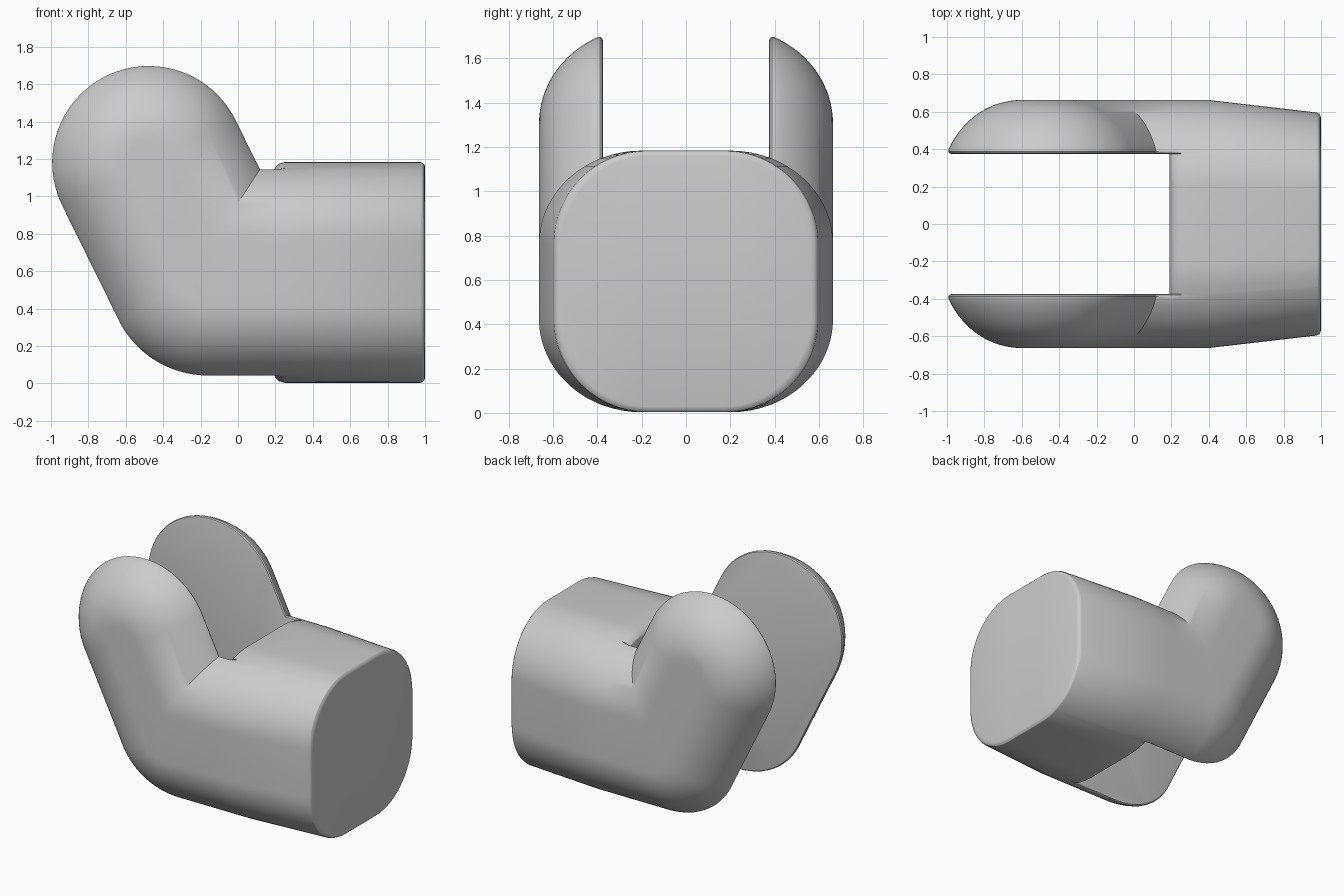
import bpy, bmesh, math

if "Cube" in bpy.data.objects:
    bpy.data.objects.remove(bpy.data.objects["Cube"])

ZC = 0.593                      # height of the body axis
PX = -0.187                     # bend pivot, x
QX, QZ = -0.477, 1.18           # centre of the arm's round end
GAP, FLOOR = 0.375, 0.19        # half slot width, slot floor position
SIDE, FLAT = 0.663, 0.2         # half width, half width of the flat top
R = 0.025                       # small edge rounding
AX, AZ = QX - PX, QZ - ZC
LEN = math.hypot(AX, AZ)
NX, NZ = AZ / LEN, -AX / LEN    # right-hand normal of the arm
STEPS = [math.radians(a) for a in (0, 30, 60, 90)]

grey = bpy.data.materials.new("light_grey")
grey.diffuse_color = (0.6, 0.6, 0.6, 1)
grey.use_nodes = True
grey.node_tree.nodes["Principled BSDF"].inputs["Base Color"].default_value = grey.diffuse_color


def heights(y):
    """Half heights of body and arm section at depth y."""
    s = min(1, max(0, (abs(y) - FLAT) / (SIDE - FLAT)))
    c = math.sqrt(max(0, 1 - s * s))
    return 0.17 + 0.42 * c, 0.125 + 0.432 * c


def right_end(h):
    """Rounded right end, from top to bottom."""
    top = [(1 - R + R * math.sin(a), h - R + R * math.cos(a)) for a in STEPS]
    return top + [(x, -z) for x, z in reversed(top)]


def cheek_outline(y, inset):
    hb, ha = heights(y)
    b, a = hb - inset, ha - inset
    pts = [(0.25, -hb), (FLOOR, -b)]
    start, end = -math.pi / 2, math.atan2(-NZ, -NX)
    for i in range(13):         # outer bend
        t = i / 12
        ang, r = start + (end - start) * t, b + (a - b) * t
        pts.append((PX + r * math.cos(ang), r * math.sin(ang)))
    for i in range(33):         # round arm end
        ang = end - math.pi * i / 32
        pts.append((QX + a * math.cos(ang), QZ - ZC + a * math.sin(ang)))
    pts.append((PX + (a - b * NZ) / NX, b))     # inner crease
    pts += [(FLOOR, b), (0.25, hb)]
    return pts + right_end(hb)


def block_outline(y):
    h, f = heights(y)[0], 0.06
    left = [(FLOOR + f - f * math.sin(a), -h + f - f * math.cos(a)) for a in STEPS]
    return left + [(x, -z) for x, z in reversed(left)] + right_end(h)


def taper(v):
    """Narrow the body towards its right end and round the end edge."""
    x = v.co.x
    k = 1 - 0.105 * max(0, x - 0.4) / 0.6
    if x > 1 - R:
        d = min(R, x - (1 - R))
        k -= (R - math.sqrt(max(0, R * R - d * d))) / 0.6
    v.co.y *= k


def loft(name, layers, cap):
    bm = bmesh.new()
    rings = [[bm.verts.new((x, y, ZC + z)) for x, z in pts] for y, pts in layers]
    n = len(rings[0])
    for p, q in zip(rings, rings[1:]):
        for i in range(n):
            j = (i + 1) % n
            bm.faces.new((p[i], p[j], q[j], q[i]))
    if cap:
        bm.faces.new(rings[0])
        bm.faces.new(rings[-1])
    bmesh.ops.recalc_face_normals(bm, faces=bm.faces)
    for x in [0.25, 0.4] + [1 - R + R * math.sin(a) for a in STEPS[:3]]:
        bmesh.ops.bisect_plane(bm, geom=bm.verts[:] + bm.edges[:] + bm.faces[:],
                               dist=1e-5, plane_co=(x, 0, 0), plane_no=(1, 0, 0))
    if cap:                     # open the cheek where it joins the block
        hidden = [f for f in bm.faces
                  if all(abs(v.co.y - GAP) < 1e-4 and v.co.x > 0.2499 for v in f.verts)]
        bmesh.ops.delete(bm, geom=hidden, context='FACES')
    for v in bm.verts:
        taper(v)
    me = bpy.data.meshes.new(name)
    bm.to_mesh(me)
    bm.free()
    me.materials.append(grey)
    ob = bpy.data.objects.new(name, me)
    bpy.context.collection.objects.link(ob)
    bpy.ops.object.select_all(action='DESELECT')
    ob.select_set(True)
    bpy.context.view_layer.objects.active = ob
    bpy.ops.object.shade_smooth_by_angle(angle=math.radians(30))
    return ob


# Fork cheeks: rounded inner edge, then domed outer side
layers = []
for a in STEPS[:3]:
    y = GAP + R * (1 - math.cos(a))
    layers.append((y, cheek_outline(y, R * (1 - math.sin(a)))))
t0 = math.asin((GAP + R - FLAT) / (SIDE - FLAT))
for i in range(17):
    y = FLAT + (SIDE - FLAT) * math.sin(t0 + (math.pi / 2 - t0) * i / 16)
    layers.append((y, cheek_outline(y, 0)))
cheeks = loft("fork_cheeks", layers, True)
mirror = cheeks.modifiers.new("both_sides", 'MIRROR')
mirror.use_axis = (False, True, False)
mirror.use_mirror_merge = False

# Solid centre of the body behind the slot
half = [FLAT, 0.245, 0.29, 0.335, GAP]
ys = [-y for y in reversed(half)] + half
loft("body_block", [(y, block_outline(y)) for y in ys], False)
